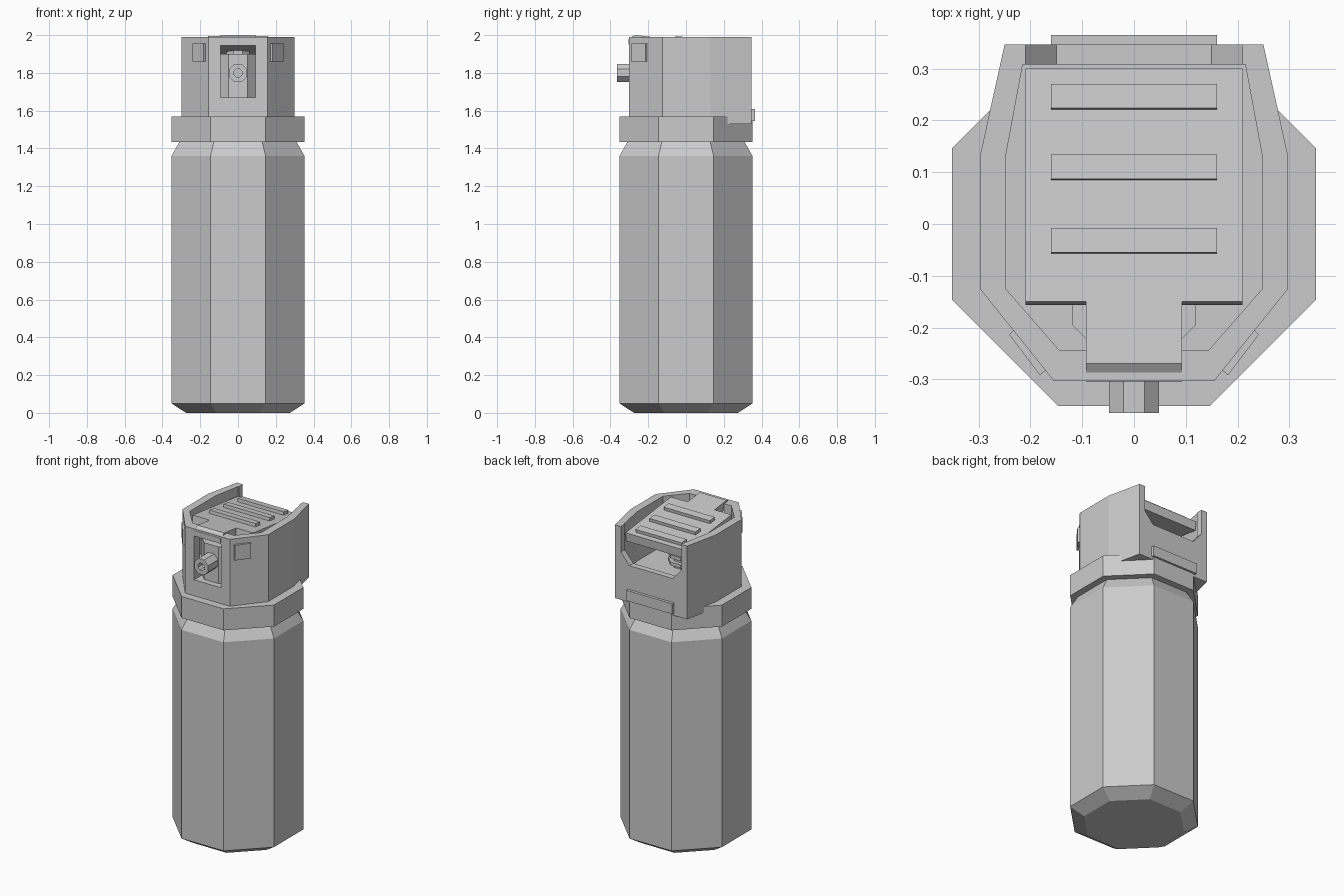
import bpy, bmesh, math
from mathutils import Vector, Matrix

if "Cube" in bpy.data.objects:
    bpy.data.objects.remove(bpy.data.objects["Cube"])


def loft(name, rings):
    """Closed solid through equally sized rings of 3D points."""
    bm = bmesh.new()
    vs = [[bm.verts.new(p) for p in r] for r in rings]
    n = len(rings[0])
    for a, b in zip(vs, vs[1:]):
        for i in range(n):
            j = (i + 1) % n
            bm.faces.new((a[i], a[j], b[j], b[i]))
    bm.faces.new(vs[0])
    bm.faces.new(vs[-1])
    bmesh.ops.recalc_face_normals(bm, faces=bm.faces)
    me = bpy.data.meshes.new(name)
    bm.to_mesh(me)
    bm.free()
    ob = bpy.data.objects.new(name, me)
    bpy.context.scene.collection.objects.link(ob)
    return ob


def prism(name, pts, lo, hi, axis='z'):
    """Extrude a 2D profile along an axis."""
    place = {'z': lambda u, v, t: (u, v, t),
             'y': lambda u, v, t: (u, t, v),
             'x': lambda u, v, t: (t, u, v)}[axis]
    return loft(name, [[place(u, v, t) for u, v in pts] for t in (lo, hi)])


def octagon(r, cx=0, cy=0):
    """Octagon with flats facing the axes, r = centre to flat."""
    k = r / math.cos(math.pi / 8)
    return [(cx + k * math.cos(math.radians(22.5 + 45 * i)),
             cy + k * math.sin(math.radians(22.5 + 45 * i))) for i in range(8)]


def mirror(half):
    """Complete a right-hand half outline across x = 0."""
    return half + [(-x, y) for x, y in reversed(half)]


def rect(u0, u1, v0, v1):
    return [(u0, v0), (u1, v0), (u1, v1), (u0, v1)]


def cut(ob, cutter):
    cutter.hide_render = True
    m = ob.modifiers.new('cut', 'BOOLEAN')
    m.operation, m.solver, m.object = 'DIFFERENCE', 'EXACT', cutter
    bpy.context.view_layer.objects.active = ob
    bpy.ops.object.modifier_apply(modifier=m.name)
    bpy.data.objects.remove(cutter)


# canister with bevelled base and tapered shoulder, then the collar
loft('canister', [[(x, y, z) for x, y in octagon(r)] for r, z in
                  ((0.275, 0), (0.352, 0.05), (0.352, 1.36), (0.31, 1.435))])
prism('collar', octagon(0.352), 1.435, 1.57)

# cap shell, hollowed, with front window and rear thumb opening
cap = prism('cap', mirror([(0.155, -0.303), (0.298, -0.125),
                           (0.298, 0.13), (0.25, 0.347)]), 1.53, 1.99)
cut(cap, prism('cavity_cutter', mirror([(0.145, -0.243), (0.248, -0.125),
                                        (0.248, 0.13), (0.215, 0.308)]), 1.68, 2.1))
cut(cap, prism('window_cutter', rect(-0.093, 0.093, 1.67, 1.945), -0.4, -0.22, 'y'))
cut(cap, prism('thumb_cutter', mirror([(0.15, 1.76), (0.21, 1.83), (0.21, 2.1)]),
               0.29, 0.5, 'y'))

# rear tab on the cap
prism('rear_tab', rect(-0.16, 0.16, 1.545, 1.61), 0.33, 0.365, 'y')

# raised pads on the two front diagonal faces
for side, s in (('right', 1), ('left', -1)):
    prism('side_pad_' + side, [(s * 0.171, -0.283), (s * 0.182, -0.292),
                               (s * 0.241, -0.214), (s * 0.231, -0.203)], 1.86, 1.955)

# sloping push lever: plate, front tongue and grip ribs
SLOPE, THICK = 0.118, 0.055


def top(y, lift=0.0):
    return 1.99 - SLOPE * (y + 0.18) + lift


def slab(y0, y1, lo, hi):
    return [(y0, top(y0, hi)), (y1, top(y1, hi)),
            (y1 - SLOPE * (hi - lo), top(y1, lo)), (y0 - SLOPE * (hi - lo), top(y0, lo))]


prism('lever_plate', slab(-0.15, 0.30, -THICK, 0), -0.21, 0.21, 'x')
prism('lever_tongue', [(-0.1, top(-0.1)), (-0.27, top(-0.27)), (-0.304, 1.979),
                       (-0.304, 1.95), (-0.1, top(-0.1, -THICK))], -0.093, 0.093, 'x')
for i, y in enumerate((-0.055, 0.087, 0.224)):
    prism('grip_rib_%d' % (i + 1), slab(y, y + 0.047, -0.01, 0.02), -0.16, 0.16, 'x')

# actuator block and nozzle with bore
prism('actuator', octagon(0.12, 0, -0.145), 1.66, 1.9)
nozzle = prism('nozzle', octagon(0.048, 0, 1.80), -0.365, -0.2, 'y')
cut(nozzle, prism('bore_cutter', octagon(0.022, 0, 1.80), -0.4, -0.30, 'y'))

# ribbed valve stem under the lever
prism('valve_stem', octagon(0.06, 0, 0.02), 1.66, 1.93)
for i in range(4):
    z = 1.70 + 0.045 * i
    prism('valve_ring_%d' % (i + 1), octagon(0.085, 0, 0.02), z, z + 0.022)
